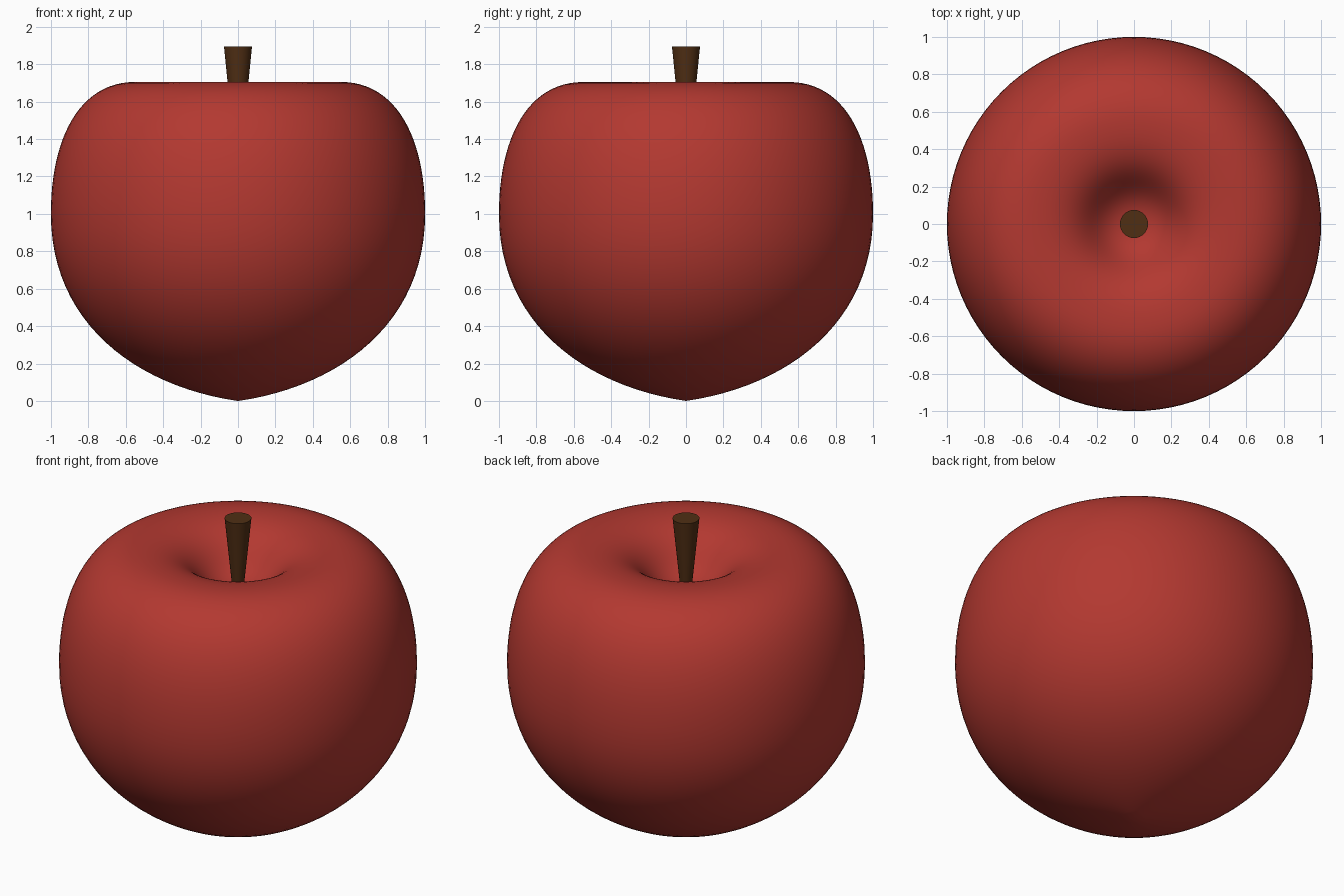
import bpy
import math
from mathutils import Vector
from mathutils.geometry import interpolate_bezier

cube = bpy.data.objects.get("Cube")
if cube:
    bpy.data.objects.remove(cube, do_unlink=True)


def material(name, rgb):
    mat = bpy.data.materials.new(name)
    mat.use_nodes = True
    color = (*rgb, 1)
    mat.diffuse_color = color
    mat.node_tree.nodes["Principled BSDF"].inputs["Base Color"].default_value = color
    return mat


def lathe(name, profile, sides, mat, angle):
    """Spin a (radius, height) profile around z; zero radii become poles."""
    verts, faces, rings = [], [], []
    for r, z in profile:
        count = 1 if r < 1e-5 else sides
        rings.append([len(verts) + i % count for i in range(sides)])
        for i in range(count):
            a = math.tau * i / sides
            verts.append((r * math.cos(a), r * math.sin(a), z))
    for low, high in zip(rings, rings[1:]):
        for i in range(sides):
            j = (i + 1) % sides
            quad = [low[i], low[j], high[j], high[i]]
            faces.append(list(dict.fromkeys(quad)))
    mesh = bpy.data.meshes.new(name)
    mesh.from_pydata(verts, [], faces)
    mesh.materials.append(mat)
    obj = bpy.data.objects.new(name, mesh)
    bpy.context.collection.objects.link(obj)
    bpy.ops.object.select_all(action="DESELECT")
    obj.select_set(True)
    bpy.context.view_layer.objects.active = obj
    bpy.ops.object.shade_smooth_by_angle(angle=math.radians(angle))
    return obj


red = material("apple red", (0.45, 0.04, 0.03))
brown = material("stem brown", (0.08, 0.028, 0.007))

# Fruit body: underside, shoulder and stem hollow as three joined curves
segments = [
    [(0, 0), (0.55, 0.08), (1, 0.42), (1, 1)],
    [(1, 1), (1, 1.4), (0.85, 1.705), (0.55, 1.705)],
    [(0.55, 1.705), (0.19, 1.705), (0.26, 1.45), (0, 1.45)],
]
profile = []
for seg in segments:
    points = interpolate_bezier(*[Vector(p) for p in seg], 25)
    profile += [(p.x, p.y) for p in points[1 if profile else 0:]]
lathe("apple_body", profile, 96, red, 60)

# Stem: tapered, wider at the top, rooted in the hollow
lathe("stem", [(0, 1.43), (0.028, 1.43), (0.075, 1.895), (0, 1.895)], 32, brown, 30)
